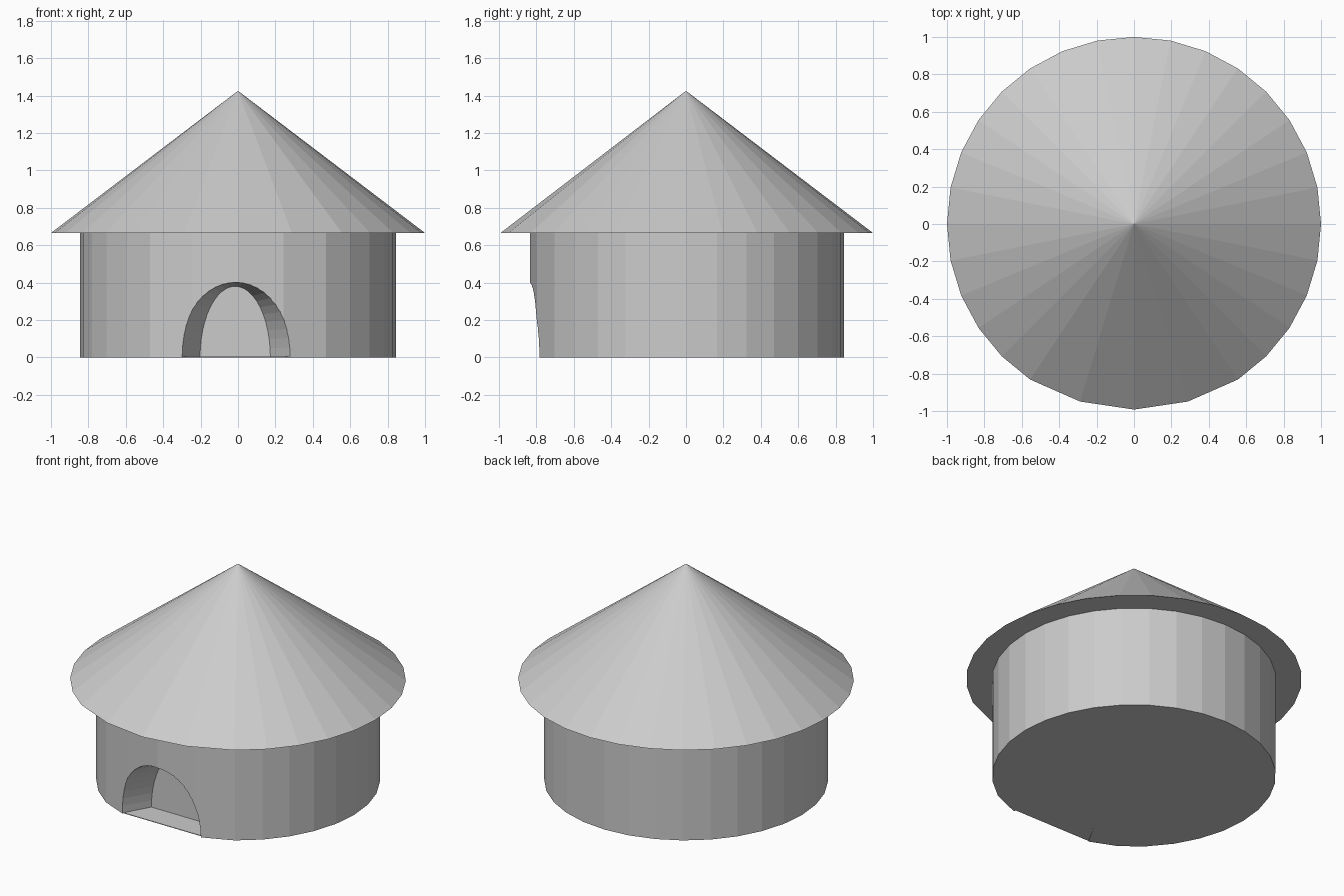
import bpy
import bmesh
from math import sin, cos, pi, radians

cube = bpy.data.objects.get("Cube")
if cube:
    bpy.data.objects.remove(cube, do_unlink=True)

EAVES, APEX = 0.665, 1.425

grey = bpy.data.materials.new("plain grey")
grey.use_nodes = True
GREY = (0.6, 0.6, 0.6, 1)
grey.diffuse_color = GREY
grey.node_tree.nodes["Principled BSDF"].inputs["Base Color"].default_value = GREY


def ring(radius, front_radius, z):
    """32-sided outline with coarser facets across the front."""
    pts = []
    for i in range(3, 30):
        a = radians(11.25 * i)
        pts.append((radius * sin(a), -radius * cos(a), z))
    for deg in (-16.9, 0, 16.9):
        a = radians(deg)
        pts.append((front_radius * sin(a), -front_radius * cos(a), z))
    return pts


def arch(centre, half_width, height, y, bottom):
    """Half-ellipse doorway outline, extended down to bottom."""
    pts = [(centre + half_width, y, bottom)]
    for i in range(25):
        a = pi * i / 24
        pts.append((centre + half_width * cos(a), y, height * sin(a)))
    return pts + [(centre - half_width, y, bottom)]


def solid(name, lower, upper):
    """Closed loft between two outlines, or from an outline to one tip."""
    bm = bmesh.new()
    a = [bm.verts.new(p) for p in lower]
    b = [bm.verts.new(p) for p in upper]
    n = len(a)
    bm.faces.new(a)
    if len(b) > 1:
        bm.faces.new(b)
    for i in range(n):
        j = (i + 1) % n
        if len(b) > 1:
            bm.faces.new((a[i], a[j], b[j], b[i]))
        else:
            bm.faces.new((a[i], a[j], b[0]))
    bmesh.ops.recalc_face_normals(bm, faces=bm.faces)
    mesh = bpy.data.meshes.new(name)
    bm.to_mesh(mesh)
    bm.free()
    mesh.materials.append(grey)
    obj = bpy.data.objects.new(name, mesh)
    bpy.context.collection.objects.link(obj)
    return obj


# Conical roof and round wall
solid("roof", ring(1, 0.992, EAVES), [(0, 0, APEX)])
wall = solid("round_wall", ring(0.845, 0.835, 0), ring(0.845, 0.835, EAVES))

# Tapering arched doorway niche, cut into the wall
BACK, FRONT, FACE = -0.61, -0.93, -0.77
spread = (FRONT - BACK) / (FACE - BACK)
cutter = solid("doorway_cutter",
               arch(-0.015, 0.188, 0.38, BACK, -0.05),
               arch(-0.01, 0.188 + 0.095 * spread, 0.38 + 0.015 * spread, FRONT, -0.05))
cut = wall.modifiers.new("doorway", 'BOOLEAN')
cut.operation = 'DIFFERENCE'
cut.solver = 'EXACT'
cut.object = cutter
bpy.context.view_layer.objects.active = wall
bpy.ops.object.modifier_apply(modifier=cut.name)
bpy.data.objects.remove(cutter, do_unlink=True)

# Thin floor inside the doorway
outline = [(-0.203, BACK), (0.173, BACK), (0.273, FACE), (-0.293, FACE)]
solid("doorway_floor", [(x, y, 0) for x, y in outline], [(x, y, 0.004) for x, y in outline])
